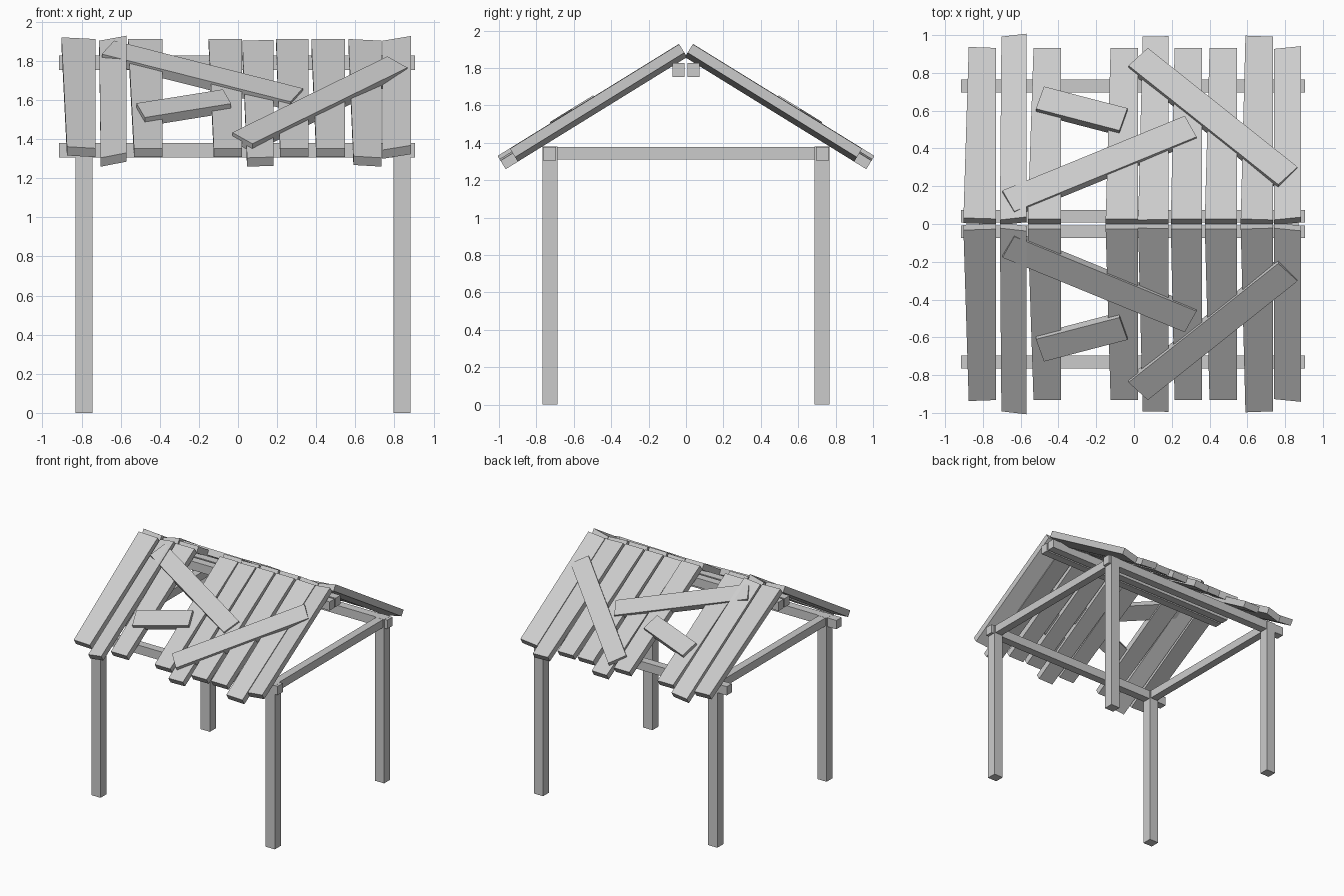
import bpy, bmesh, math
from mathutils import Matrix, Vector

if "Cube" in bpy.data.objects:
    bpy.data.objects.remove(bpy.data.objects["Cube"])

wood = bpy.data.materials.new("weathered_grey")
wood.use_nodes = True
GREY = (0.6, 0.6, 0.6, 1)
wood.diffuse_color = GREY
wood.node_tree.nodes["Principled BSDF"].inputs["Base Color"].default_value = GREY


def finish(name, bm, matrix=Matrix()):
    bmesh.ops.transform(bm, matrix=matrix, verts=bm.verts)
    bmesh.ops.recalc_face_normals(bm, faces=bm.faces)
    mesh = bpy.data.meshes.new(name)
    bm.to_mesh(mesh)
    bm.free()
    mesh.materials.append(wood)
    obj = bpy.data.objects.new(name, mesh)
    bpy.context.collection.objects.link(obj)


def box(name, center, size):
    bm = bmesh.new()
    bmesh.ops.create_cube(bm, size=1)
    finish(name, bm, Matrix.Translation(center) @ Matrix.Diagonal((*size, 1)))


# Frame: posts, eave beams, ridge beams, end beams
POSTS_X = {"right": -0.787, "left": 0.838}
POST_Y = 0.728
for side, sy in (("front", -1), ("back", 1)):
    for end, px in POSTS_X.items():
        box(f"{side}_{end}_post", (px, sy * POST_Y, 0.69), (0.086, 0.08, 1.38))
    box(f"{side}_eave_beam", (-0.005, sy * 0.73, 1.342), (1.82, 0.068, 0.074))
    box(f"{side}_ridge_beam", (-0.005, sy * 0.04, 1.79), (1.82, 0.066, 0.074))
for end, px in POSTS_X.items():
    box(f"{end}_end_beam", (px, 0, 1.345), (0.066, 1.46, 0.068))

# Roof frame: local x, distance down the slope, height above the plank tops
PITCH = math.radians(31.7)
THICK = 0.053


def roof_matrix(sy):
    down = Vector((0, sy * math.cos(PITCH), -math.sin(PITCH)))
    up = Vector((0, sy * math.sin(PITCH), math.cos(PITCH)))
    m = Matrix((Vector((1, 0, 0)), down, up)).transposed().to_4x4()
    m.translation = (0, sy * 0.027, 1.912)
    return m


def slab(name, corners, sy):
    bm = bmesh.new()
    top = [bm.verts.new(c) for c in corners]
    low = [bm.verts.new((x, s, h - THICK)) for x, s, h in corners]
    bm.faces.new(top)
    bm.faces.new(low)
    for i in range(4):
        j = (i + 1) % 4
        bm.faces.new((top[i], top[j], low[j], low[i]))
    finish(name, bm, roof_matrix(sy))


# Planks: ridge left edge, eave left edge, right edge, long, edge lifts
PLANKS = [
    (-0.903, -0.875, -0.73, False, 0.01, 0.0),
    (-0.71, -0.702, -0.57, True, -0.01, 0.02),
    (-0.562, -0.532, -0.386, False, 0.0, 0.0),
    (-0.15, -0.124, 0.02, False, 0.0, 0.0),
    (0.022, 0.046, 0.182, True, -0.01, -0.005),
    (0.195, 0.215, 0.36, False, 0.0, 0.0),
    (0.375, 0.4, 0.546, False, 0.0, 0.0),
    (0.565, 0.59, 0.735, True, 0.0, -0.01),
    (0.74, 0.74, 0.885, False, -0.01, 0.018),
]
# Loose boards: start x, start y, end x, end y (in plan), width, lift
BOARDS = {
    "long_board": (-0.665, 0.115, 0.3, 0.51, 0.145, 0.014),
    "diagonal_board": (0.022, 0.875, 0.815, 0.245, 0.15, 0.02),
    "short_board": (-0.498, 0.655, -0.056, 0.54, 0.145, 0.027),
}
for side, sy in (("front", -1), ("back", 1)):
    for n, (x0, x1, xr, long, hl, hr) in enumerate(PLANKS, 1):
        s = (0.97 if long else 0.905) / math.cos(PITCH)
        slab(f"{side}_plank_{n}", [(x0, 0, hl), (xr, 0, hr), (xr, s, hr), (x1, s, hl)], sy)
    for name, (xa, ya, xb, yb, width, lift) in BOARDS.items():
        a = Vector((xa, (ya - 0.027) / math.cos(PITCH), lift))
        b = Vector((xb, (yb - 0.027) / math.cos(PITCH), lift))
        d = (b - a).normalized()
        w = Vector((-d.y, d.x, 0)) * width / 2
        slab(f"{side}_{name}", [a - w, b - w, b + w, a + w], sy)
